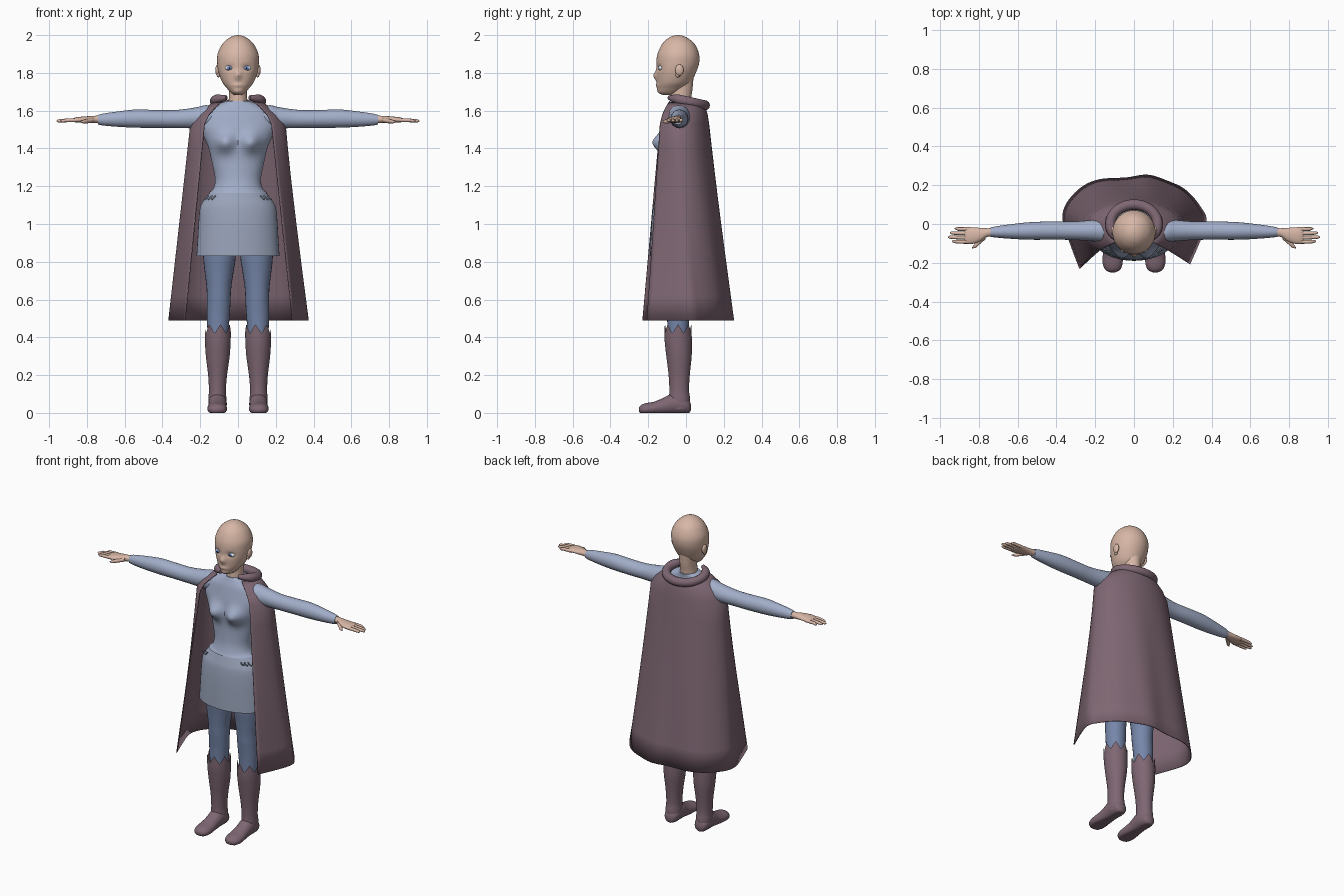
import bpy, bmesh
from math import sin, cos, pi, exp, atan2, radians, asin
from mathutils import Vector

if "Cube" in bpy.data.objects:
    bpy.data.objects.remove(bpy.data.objects["Cube"])


def material(name, r, g, b):
    m = bpy.data.materials.new(name)
    m.use_nodes = True
    m.diffuse_color = (r, g, b, 1)
    m.node_tree.nodes["Principled BSDF"].inputs["Base Color"].default_value = (r, g, b, 1)
    return m


skin = material("skin", .68, .47, .38)
tunic_blue = material("pale blue cloth", .36, .42, .58)
skirt_blue = material("grey blue cloth", .32, .37, .49)
legging_blue = material("deep blue cloth", .18, .24, .40)
plum = material("plum cloth", .21, .135, .17)
eye_white = material("eye white", .75, .77, .80)
iris_blue = material("iris blue", .16, .25, .50)
pupil_dark = material("pupil dark", .02, .02, .03)


def finish(name, bm, *mats):
    bmesh.ops.recalc_face_normals(bm, faces=bm.faces)
    mesh = bpy.data.meshes.new(name)
    bm.to_mesh(mesh)
    bm.free()
    ob = bpy.data.objects.new(name, mesh)
    bpy.context.collection.objects.link(ob)
    for m in mats:
        mesh.materials.append(m)
    bpy.ops.object.select_all(action='DESELECT')
    ob.select_set(True)
    bpy.context.view_layer.objects.active = ob
    bpy.ops.object.shade_smooth_by_angle(angle=radians(50))
    return ob


def spline(rows, n):
    """Smooth interpolation through rows of numbers."""
    out = []
    for i in range(len(rows) - 1):
        a, b, c = rows[max(i - 1, 0)], rows[i], rows[i + 1]
        d = rows[min(i + 2, len(rows) - 1)]
        for k in range(n):
            t = k / n
            out.append(tuple(q + t / 2 * (r - p + t * (2 * p - 5 * q + 4 * r - s + t * (3 * (q - r) + s - p)))
                             for p, q, r, s in zip(a, b, c, d)))
    return out + [tuple(rows[-1])]


def grid(bm, rings, closed):
    for lo, hi in zip(rings, rings[1:]):
        n = len(lo)
        for i in range(n if closed else n - 1):
            j = (i + 1) % n
            bm.faces.new((lo[i], lo[j], hi[j], hi[i]))


def loft(name, mat, rows, axis="z", side=1, segs=24, steps=4, shape=None, caps=True):
    """Rows are (position on axis, two centre values, two radii)."""
    bm = bmesh.new()
    rings = []
    for t, c1, c2, r1, r2 in spline(rows, steps):
        ring = []
        for i in range(segs):
            a = 2 * pi * i / segs
            p, q = c1 + r1 * cos(a), c2 + r2 * sin(a)
            v = Vector({"x": (t, p, q), "y": (p, t, q), "z": (p, q, t)}[axis])
            if shape:
                v = shape(v)
            v.x *= side
            ring.append(bm.verts.new(v))
        rings.append(ring)
    grid(bm, rings, True)
    if caps:
        bm.faces.new(rings[0])
        bm.faces.new(rings[-1])
    return finish(name, bm, mat)


def ellipsoid(name, loc, size, *mats, rule=None):
    bm = bmesh.new()
    bmesh.ops.create_uvsphere(bm, u_segments=24, v_segments=20, radius=1)
    for v in bm.verts:
        v.co = Vector((v.co.x * size[0], v.co.z * size[1], v.co.y * size[2])) + Vector(loc)
    if rule:
        for f in bm.faces:
            f.material_index = rule(f.calc_center_median() - Vector(loc))
    return finish(name, bm, *mats)


def bump(v, x, z, wide, high, amount):
    """Push front-facing points forward around a spot, on both sides."""
    if v.y < -.05:
        v.y -= amount * exp(-((abs(v.x) - x) / wide) ** 2 - ((v.z - z) / high) ** 2)
    return v


# Head, neck and face
def face_shape(v):
    bump(v, 0, 1.785, .016, .022, .018)
    bump(v, 0, 1.735, .025, .010, .006)
    bump(v, 0, 1.70, .03, .015, .005)
    return bump(v, .045, 1.828, .024, .016, -.010)


loft("head", skin, [
    (1.683, 0, -.09, .018, .03), (1.695, 0, -.087, .038, .055), (1.72, 0, -.077, .06, .075),
    (1.75, 0, -.064, .083, .09), (1.80, 0, -.052, .102, .104), (1.85, 0, -.044, .11, .113),
    (1.90, 0, -.041, .108, .11), (1.95, 0, -.04, .085, .088), (1.98, 0, -.042, .055, .058),
    (1.995, 0, -.043, .027, .029), (2.0, 0, -.043, .003, .003)], segs=64, steps=6, shape=face_shape)
loft("neck", skin, [(1.59, 0, -.03, .06, .06), (1.65, 0, -.03, .05, .055),
                    (1.71, 0, -.024, .048, .058), (1.78, 0, -.02, .055, .06)])


def eye_colour(p):
    if p.y > 0:
        return 0
    d = (p.x ** 2 + p.z ** 2) ** .5
    return 2 if d < .005 else 1 if d < .0125 else 0


for side, word in ((1, "left"), (-1, "right")):
    ellipsoid(word + "_eye", (side * .045, -.133, 1.826), (.025, .015, .014),
              eye_white, iris_blue, pupil_dark, rule=eye_colour)
    ellipsoid(word + "_ear", (side * .108, -.035, 1.815), (.012, .022, .03), skin)
    ellipsoid(word + "_ear_lobe", (side * .104, -.043, 1.79), (.009, .012, .014), skin)

# Tunic and skirt
loft("tunic", tunic_blue, [
    (1.165, 0, -.05, .155, .108), (1.19, 0, -.05, .13, .098), (1.24, 0, -.047, .122, .09),
    (1.32, 0, -.045, .137, .088), (1.40, 0, -.045, .155, .088), (1.46, 0, -.045, .18, .088),
    (1.51, 0, -.045, .195, .085), (1.56, 0, -.042, .188, .078), (1.60, 0, -.04, .165, .07),
    (1.63, 0, -.035, .115, .063), (1.65, 0, -.03, .065, .06)],
    segs=64, steps=6, shape=lambda v: bump(v, .07, 1.43, .05, .05, .052))
loft("skirt", skirt_blue, [
    (.83, 0, -.055, .22, .135), (.92, 0, -.055, .214, .132), (1.02, 0, -.055, .208, .127),
    (1.09, 0, -.054, .2, .12), (1.13, 0, -.052, .178, .11), (1.18, 0, -.05, .138, .095)],
    segs=48, caps=False)


def tube(name, mat, points, radius):
    """Round tube along points; each point is x, y, z and a thickness factor."""
    curve = bpy.data.curves.new(name, 'CURVE')
    curve.dimensions = '3D'
    curve.bevel_depth = radius
    curve.bevel_resolution = 4
    curve.use_fill_caps = True
    line = curve.splines.new('POLY')
    line.points.add(len(points) - 1)
    for p, (x, y, z, r) in zip(line.points, points):
        p.co = (x, y, z, 1)
        p.radius = r
    line.use_smooth = True
    curve.materials.append(mat)
    ob = bpy.data.objects.new(name, curve)
    bpy.context.collection.objects.link(ob)


# Limbs, built on the left and repeated on the right
def boot_cuff(v):
    if v.z > .40:
        turn = 7 * atan2(v.y + .042, v.x - .108) / (2 * pi)
        v.z += (v.z - .40) / .04 * .05 * (abs(turn % 1 - .5) * 2 - .4)
    return v


def flat_sole(v):
    v.z = max(v.z, 0)
    return v


fingers = [("little", -.026, .925), ("ring", -.048, .95), ("middle", -.07, .96), ("index", -.092, .94)]
for side, word in ((1, "left"), (-1, "right")):
    loft(word + "_sleeve", tunic_blue, [
        (.13, -.04, 1.565, .05, .055), (.17, -.036, 1.567, .058, .062), (.22, -.034, 1.562, .054, .056),
        (.32, -.035, 1.556, .047, .048), (.42, -.034, 1.556, .047, .047), (.54, -.036, 1.558, .045, .048),
        (.64, -.039, 1.555, .037, .04), (.71, -.041, 1.553, .029, .032), (.74, -.042, 1.552, .024, .026)],
        "x", side)
    loft(word + "_hand", skin, [
        (.70, -.042, 1.555, .022, .021), (.755, -.044, 1.554, .022, .019), (.79, -.054, 1.553, .034, .018),
        (.83, -.06, 1.552, .042, .016), (.86, -.06, 1.551, .042, .013), (.875, -.06, 1.55, .032, .007)],
        "x", side)
    for name, y, tip in fingers:
        loft(f"{word}_{name}_finger", skin, [
            (.84, y, 1.55, .01, .01), (.90, y, 1.549, .0095, .0095),
            (tip - .012, y + .002, 1.546, .008, .008), (tip, y + .002, 1.545, .002, .002)],
            "x", side, segs=12)
    loft(word + "_thumb", skin, [
        (.765, -.062, 1.55, .016, .012), (.79, -.083, 1.546, .016, .012),
        (.815, -.107, 1.542, .014, .01), (.835, -.123, 1.54, .003, .003)], "x", side, segs=12)
    loft(word + "_legging", legging_blue, [
        (.38, .107, -.042, .052, .054), (.50, .105, -.042, .06, .058), (.56, .103, -.045, .062, .06),
        (.61, .102, -.047, .063, .063), (.67, .101, -.046, .066, .068), (.75, .1, -.045, .077, .077),
        (.84, .098, -.045, .087, .087), (1.05, .095, -.045, .09, .095)], side=side)
    loft(word + "_boot_shaft", plum, [
        (.02, .108, -.032, .046, .05), (.07, .109, -.034, .048, .056), (.12, .109, -.036, .045, .052),
        (.20, .108, -.036, .05, .056), (.30, .107, -.037, .063, .067), (.38, .107, -.041, .068, .072),
        (.44, .107, -.042, .069, .071)], side=side, segs=56, shape=boot_cuff, caps=False)
    loft(word + "_boot_foot", plum, [
        (.026, .108, .03, .012, .015), (.015, .108, .034, .035, .036), (-.02, .108, .045, .048, .052),
        (-.07, .108, .048, .048, .056), (-.12, .109, .034, .047, .045), (-.17, .11, .024, .052, .035),
        (-.21, .11, .02, .05, .032), (-.237, .11, .018, .037, .024), (-.25, .11, .018, .012, .009)],
        "y", side, shape=flat_sole)
    for k in range(3):
        x = .12 + .018 * k
        front = -.05 - .118 * cos(asin(x / .19))
        tube(f"{word}_waist_lace_{k + 1}", skirt_blue,
             [(side * x, front, 1.15, 1), (side * (x + .008), front - .004, 1.14, 1),
              (side * (x + .02), front + .006, 1.13, 1)], .004)

# Cape: neck and shoulder arcs running straight down into a wavy hem
hem = spline([(-.28, -.23), (-.325, -.11), (-.365, .015), (-.35, .10), (-.275, .185), (-.18, .228),
              (-.04, .238), (.07, .252), (.17, .222), (.265, .175), (.34, .09), (.37, 0), (.288, -.207)], 6)


def arc(wide, mid, deep, z):
    turns = [radians(-135 + 270 * i / (len(hem) - 1)) for i in range(len(hem))]
    return [Vector((wide * sin(a), mid + deep * cos(a), z)) for a in turns]


shoulder = arc(.25, -.03, .15, 1.53)
levels = [arc(.125, -.015, .105, 1.645), arc(.165, -.02, .12, 1.62), arc(.215, -.026, .138, 1.58), shoulder]
for k in range(1, 9):
    levels.append([s.lerp(Vector((x, y, .49)), k / 8) for s, (x, y) in zip(shoulder, hem)])
bm = bmesh.new()
grid(bm, [[bm.verts.new(p) for p in level] for level in levels], False)
cape = finish("cape", bm, plum)
cloth = cape.modifiers.new("thickness", 'SOLIDIFY')
cloth.thickness = .005
cloth.offset = 0

# Rolled collar, open at the throat
roll = []
for i in range(49):
    a = radians(-150 + 300 * i / 48)
    ends = min(1, .45 + min(i, 48 - i) / 10)
    roll.append((.122 * sin(a), .1 * cos(a), 1.65 - .022 * cos(a), ends))
tube("rolled_collar", plum, roll, .027)
